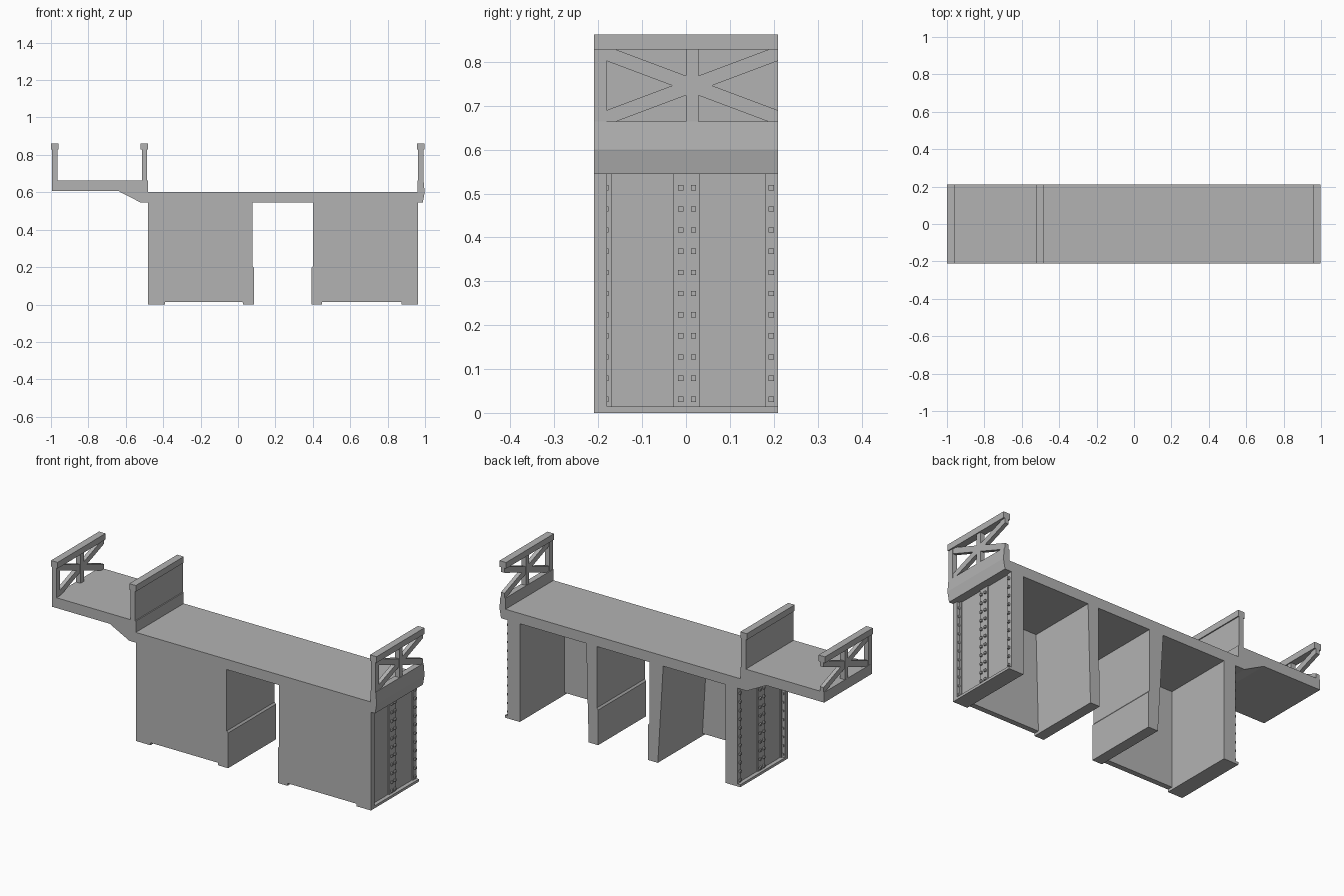
import bpy, bmesh

cube = bpy.data.objects.get("Cube")
if cube:
    bpy.data.objects.remove(cube)

grey = bpy.data.materials.new("concrete_grey")
grey.use_nodes = True
grey.diffuse_color = (0.45, 0.45, 0.45, 1)
grey.node_tree.nodes["Principled BSDF"].inputs["Base Color"].default_value = grey.diffuse_color

BACK, FRONT = 0.21, -0.21
SOFFIT, DECK, WALK = 0.545, 0.602, 0.664
CAP, TOP = 0.828, 0.862


def add_prism(bm, points, low, high, axis):
    """Extrude a flat profile: (x, z) along y, or (y, z) along x."""
    def place(p, d):
        return (p[0], d, p[1]) if axis == "y" else (d, p[0], p[1])
    a = [bm.verts.new(place(p, low)) for p in points]
    b = [bm.verts.new(place(p, high)) for p in points]
    bm.faces.new(a)
    bm.faces.new(b[::-1])
    for i in range(len(points)):
        j = (i + 1) % len(points)
        bm.faces.new((a[i], b[i], b[j], a[j]))


def add_box(bm, x, y, z):
    (x0, x1), (z0, z1) = sorted(x), z
    add_prism(bm, [(x0, z0), (x1, z0), (x1, z1), (x0, z1)], y[0], y[1], "y")


def finish(bm, name):
    bmesh.ops.recalc_face_normals(bm, faces=bm.faces)
    mesh = bpy.data.meshes.new(name)
    bm.to_mesh(mesh)
    bm.free()
    mesh.materials.append(grey)
    obj = bpy.data.objects.new(name, mesh)
    bpy.context.collection.objects.link(obj)
    return obj


def prism(name, points, low=FRONT, high=BACK, axis="y"):
    bm = bmesh.new()
    add_prism(bm, points, low, high, axis)
    return finish(bm, name)


def box(name, x, y, z):
    bm = bmesh.new()
    add_box(bm, x, y, z)
    return finish(bm, name)


def pier(side, outer, inner, s, top_thick, foot_thick):
    """Hollow pier, open to the back and below; s points to its outer end."""
    face = outer - s * 0.022
    hollow = outer - s * 0.09
    # Walls
    box(side + "_front_wall", (outer, inner), (FRONT, -0.18), (0.014, SOFFIT))
    box(side + "_outer_wall", (face, hollow), (FRONT, BACK), (0, SOFFIT))
    box(side + "_front_flange", (outer, hollow), (FRONT, -0.2), (0, SOFFIT))
    box(side + "_bottom_lip", (outer, hollow), (FRONT, BACK), (0, 0.014))
    foot = inner - s * 0.008
    prism(side + "_inner_wall", [
        (foot, 0), (foot, 0.195), (inner, 0.205), (inner, SOFFIT),
        (inner + s * top_thick, SOFFIT), (inner + s * foot_thick, 0)])
    # Vertical strips and square bolts on the end panel
    strip = face + s * 0.006
    bm = bmesh.new()
    for y in ((-0.2, -0.17), (-0.028, 0.031), (0.18, BACK)):
        add_box(bm, (face, strip), y, (0.014, SOFFIT))
    finish(bm, side + "_end_strips")
    bm = bmesh.new()
    for y in (-0.183, -0.012, 0.017, 0.194):
        for row in range(11):
            z = 0.031 + row * 0.0482
            add_box(bm, (strip, strip + s * 0.01), (y - 0.006, y + 0.006), (z - 0.006, z + 0.006))
    finish(bm, side + "_end_bolts")


def railing(side, x):
    """Open railing with a crossed brace around the middle post."""
    box(side + "_rail_cap", (x - 0.02, x + 0.02), (FRONT, BACK), (CAP, TOP))
    bm = bmesh.new()
    for y in ((FRONT, -0.181), (0, 0.028)):
        add_box(bm, (x - 0.014, x + 0.014), y, (WALK, CAP))
    finish(bm, side + "_rail_posts")
    bm = bmesh.new()
    for slope in (0.375, -0.375):
        ends = [(y, 0.746 + slope * (y - 0.014)) for y in (-0.185, BACK)]
        (ya, za), (yb, zb) = ends
        h = 0.017
        add_prism(bm, [(ya, za - h), (yb, zb - h), (yb, zb + h), (ya, za + h)],
                  x - 0.011, x + 0.011, "x")
    finish(bm, side + "_rail_braces")


# Deck and raised walkway with its sloping bracket
box("deck", (-0.485, 0.965), (FRONT, BACK), (SOFFIT, DECK))
prism("walkway", [(-0.995, 0.607), (-0.64, 0.607), (-0.52, SOFFIT), (-0.48, SOFFIT),
                  (-0.48, WALK), (-0.995, WALK)])

# Kerb on the far edge
prism("kerb", [(0.96, SOFFIT), (0.988, SOFFIT), (0.998, 0.6), (0.992, WALK), (0.96, WALK)])

# Solid parapet between deck and walkway
box("parapet", (-0.514, -0.486), (FRONT, BACK), (WALK, CAP))
box("parapet_cap", (-0.52, -0.48), (FRONT, BACK), (CAP, TOP))

railing("right_side", -0.98)
railing("left_side", 0.977)

pier("right_pier", -0.48, 0.078, -1, 0.085, 0.052)
pier("left_pier", 0.963, 0.4, 1, 0.065, 0.05)
